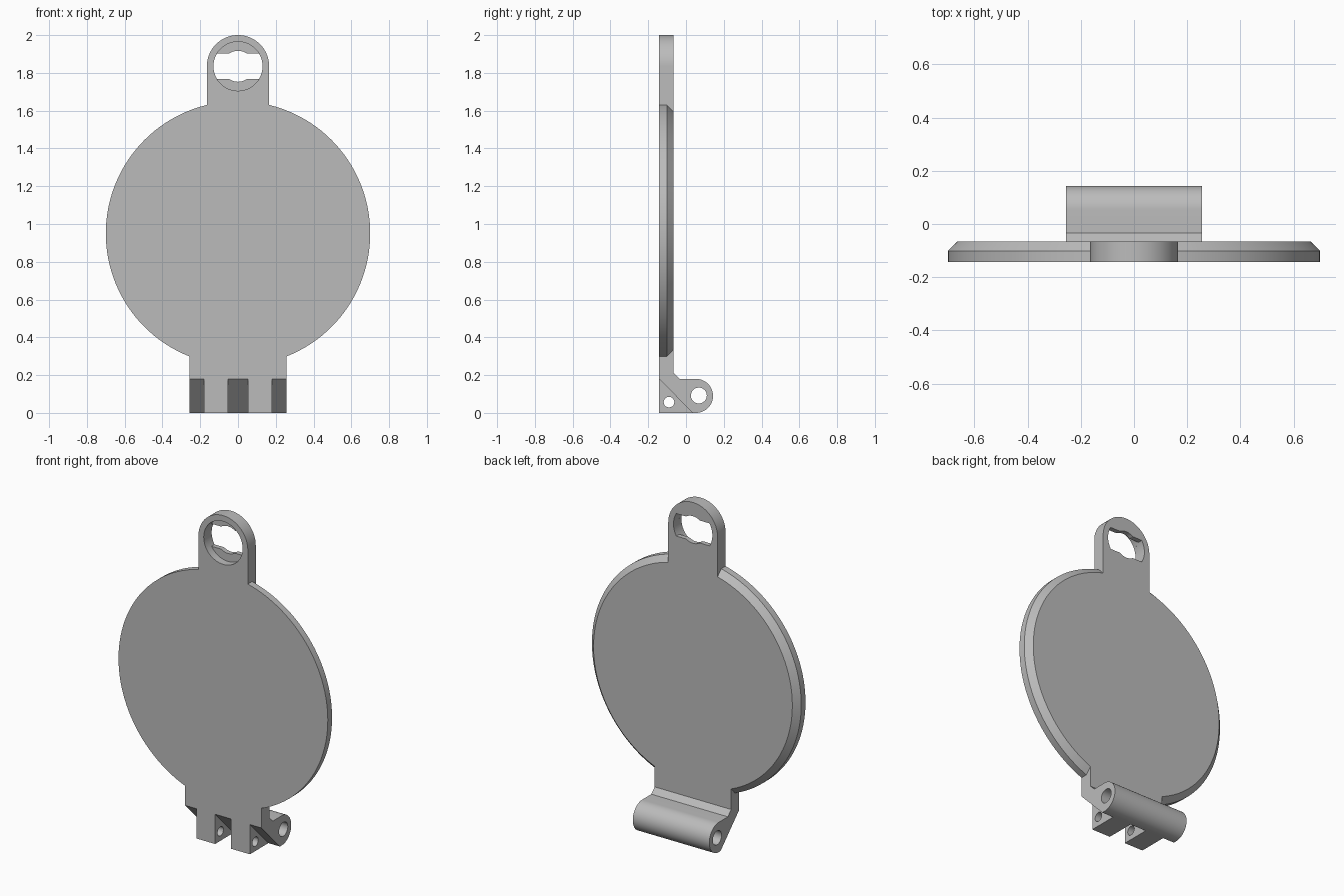
import bpy, bmesh
from math import sin, cos, pi

if "Cube" in bpy.data.objects:
    bpy.data.objects.remove(bpy.data.objects["Cube"])

grey = bpy.data.materials.new("plain_grey")
grey.use_nodes = True
grey.diffuse_color = (0.5, 0.5, 0.5, 1)
grey.node_tree.nodes["Principled BSDF"].inputs["Base Color"].default_value = grey.diffuse_color

FRONT, BACK = -0.142, -0.066
DISC_Z, TAB_Z = 0.95, 1.835


def loft(name, rings):
    """Closed solid through matching rings of 3D points."""
    bm = bmesh.new()
    rows = [[bm.verts.new(p) for p in ring] for ring in rings]
    n = len(rows[0])
    bm.faces.new(rows[0])
    bm.faces.new(rows[-1])
    for a, b in zip(rows, rows[1:]):
        for i in range(n):
            j = (i + 1) % n
            bm.faces.new((a[i], a[j], b[j], b[i]))
    bmesh.ops.recalc_face_normals(bm, faces=bm.faces)
    mesh = bpy.data.meshes.new(name)
    bm.to_mesh(mesh)
    bm.free()
    mesh.materials.append(grey)
    obj = bpy.data.objects.new(name, mesh)
    bpy.context.collection.objects.link(obj)
    return obj


def along_y(name, pts, y0, y1):
    return loft(name, [[(u, y, v) for u, v in pts] for y in (y0, y1)])


def along_x(name, pts, x0, x1):
    return loft(name, [[(x, u, v) for u, v in pts] for x in (x0, x1)])


def arc(cu, cv, r, start=0, end=2 * pi, n=64):
    full = abs(end - start) > 6.28
    steps = n if full else n + 1
    return [(cu + r * cos(start + (end - start) * i / n),
             cv + r * sin(start + (end - start) * i / n)) for i in range(steps)]


def combine(target, other, operation):
    mod = target.modifiers.new("join", "BOOLEAN")
    mod.operation, mod.object, mod.solver = operation, other, "EXACT"
    bpy.ops.object.select_all(action="DESELECT")
    bpy.context.view_layer.objects.active = target
    target.select_set(True)
    bpy.ops.object.modifier_apply(modifier=mod.name)
    bpy.data.objects.remove(other)


# Round cover with a chamfered back rim
cover = loft("cover_plate", [[(u, y, v) for u, v in arc(0, DISC_Z, r, n=128)]
                             for y, r in ((FRONT, 0.7), (-0.101, 0.7), (BACK, 0.665))])

# Finger tab with an arched top
tab = along_y("tab", arc(0, TAB_Z, 0.165, 0, pi, 48) + [(-0.165, 1.4), (0.165, 1.4)], FRONT, BACK)
combine(cover, tab, "UNION")

# Hinge neck and barrel share one side profile
side = [(FRONT, 0.5), (FRONT, 0), (0.053, 0)]
side += arc(0.053, 0.09, 0.09, -pi / 2, pi / 2, 32)[1:]
side += [(-0.034, 0.18), (BACK, 0.212), (BACK, 0.5)]
combine(cover, along_x("hinge", side, -0.256, 0.256), "UNION")

# Tab opening: round front recess and a slot with a bulged middle behind it
combine(cover, along_y("recess", arc(0, TAB_Z, 0.13), -0.3, -0.095), "DIFFERENCE")
slot = []
for i in range(120):
    a = 2 * pi * (i + 0.5) / 120
    r = max(min(0.13, 0.068 / abs(sin(a))), 0.082)
    slot.append((r * cos(a), TAB_Z + r * sin(a)))
combine(cover, along_y("slot", slot, -0.12, 0), "DIFFERENCE")

# Sloped notches leaving two teeth at the front of the hinge
wedge = [(-0.3, 0.18), (FRONT, 0.18), (0.035, 0), (0.035, -0.1), (-0.3, -0.1)]
for x0, x1 in ((-0.3, -0.179), (-0.054, 0.054), (0.179, 0.3)):
    combine(cover, along_x("notch", wedge, x0, x1), "DIFFERENCE")

# Pin holes through the barrel and the teeth
for y, z, r in ((0.068, 0.092, 0.042), (-0.09, 0.057, 0.028)):
    combine(cover, along_x("pin_hole", arc(y, z, r, n=40), -0.4, 0.4), "DIFFERENCE")

bpy.ops.object.select_all(action="DESELECT")
cover.select_set(True)
bpy.context.view_layer.objects.active = cover
bpy.ops.object.shade_smooth_by_angle(angle=pi / 6)
